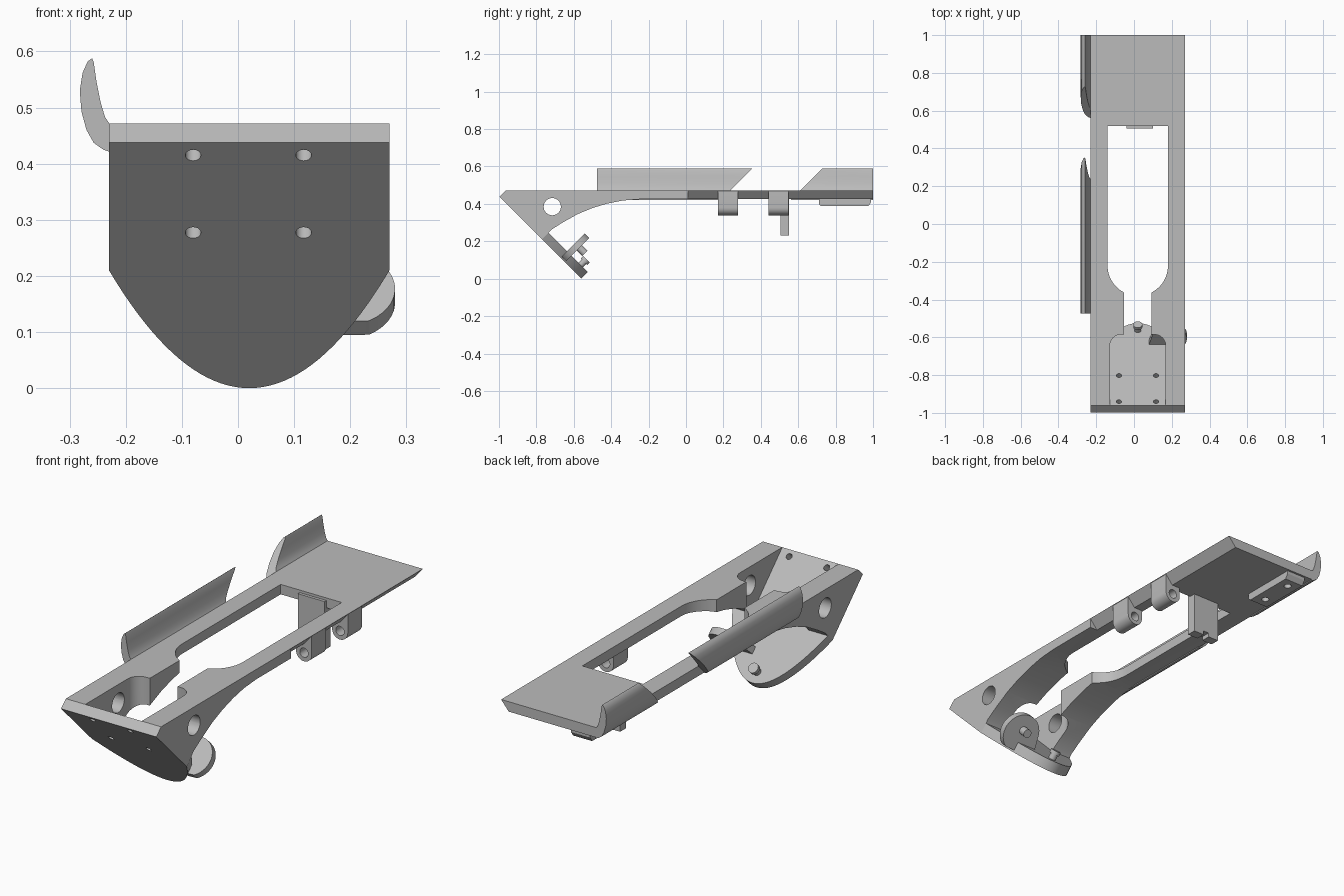
import bpy, math
from mathutils import Vector

cube = bpy.data.objects.get("Cube")
if cube:
    bpy.data.objects.remove(cube, do_unlink=True)

grey = bpy.data.materials.new("plain_grey")
grey.use_nodes = True
COLOUR = (0.5, 0.5, 0.5, 1)
grey.diffuse_color = COLOUR
grey.node_tree.nodes["Principled BSDF"].inputs["Base Color"].default_value = COLOUR

CX = 0.02          # centre line of the frame
HALF = 0.25        # half width of the frame
TOP, UNDER = 0.472, 0.425
NORMAL = Vector((0, 1, 1)).normalized()    # inward normal of the sloped front
DOWN = Vector((0, 1, -1)).normalized()     # down along the sloped front


def loft(name, first, last):
    """Solid between two matching outlines."""
    n = len(first)
    faces = [list(range(n))[::-1], list(range(n, 2 * n))]
    faces += [[i, (i + 1) % n, n + (i + 1) % n, n + i] for i in range(n)]
    mesh = bpy.data.meshes.new(name)
    mesh.from_pydata([tuple(p) for p in first + last], [], faces)
    mesh.materials.append(grey)
    obj = bpy.data.objects.new(name, mesh)
    bpy.context.collection.objects.link(obj)
    activate(obj)
    bpy.ops.object.mode_set(mode='EDIT')
    bpy.ops.mesh.select_all(action='SELECT')
    bpy.ops.mesh.normals_make_consistent(inside=False)
    bpy.ops.object.mode_set(mode='OBJECT')
    return obj


def activate(obj):
    bpy.ops.object.select_all(action='DESELECT')
    obj.select_set(True)
    bpy.context.view_layer.objects.active = obj


def prism(name, outline, along):
    pts = [Vector(p) for p in outline]
    return loft(name, pts, [p + Vector(along) for p in pts])


def rod(name, start, direction, radius, length, sides=32):
    d = Vector(direction).normalized()
    u = d.orthogonal().normalized()
    v = d.cross(u)
    ring = [Vector(start) + radius * (math.cos(a) * u + math.sin(a) * v)
            for a in (2 * math.pi * i / sides for i in range(sides))]
    return prism(name, ring, d * length)


def cut(obj, *cutters):
    activate(obj)
    for c in cutters:
        c.hide_render = True
        m = obj.modifiers.new("cut", 'BOOLEAN')
        m.operation, m.solver, m.object = 'DIFFERENCE', 'EXACT', c
        bpy.ops.object.modifier_apply(modifier=m.name)
        bpy.data.objects.remove(c, do_unlink=True)


def arc(cx, cy, r, a0, a1, steps=12):
    angles = [math.radians(a0 + (a1 - a0) * i / steps) for i in range(steps + 1)]
    return [(cx + r * math.cos(a), cy + r * math.sin(a)) for a in angles]


def on_front(x, z, depth=0):
    return Vector((x, -0.56 - z, z)) + NORMAL * depth


# Frame: side profile with arched underside
arch = [(-0.25, UNDER), (-0.34, 0.418), (-0.42, 0.402), (-0.5, 0.378), (-0.58, 0.345),
        (-0.66, 0.3), (-0.72, 0.262), (-0.735, 0.245)]
side = [(-0.77, 0.21), (-0.998, 0.438), (-0.962, TOP), (1, TOP), (1, UNDER)] + arch
frame = prism("frame", [(CX - HALF, y, z) for y, z in side], (2 * HALF, 0, 0))

# Long slot, narrow neck and rounded front pocket, mirrored about the centre line
half = [(0.148, -0.67)] + arc(0.088, -0.645, 0.06, 0, 90, 8) + [(0.073, -0.585)]
half += arc(0, -0.22, 0.16, -63, 0) + [(0.16, 0.52)]
outline = half + [(-x, y) for x, y in reversed(half)]
slot = prism("slot_cutter", [(CX + x, y, 0.2) for x, y in outline], (0, 0, 0.4))
pocket = prism("pocket_cutter", [(CX - 0.148, y, z) for y, z in
               ((-0.99, 0.5), (-0.66, 0.5), (-0.66, 0.17))], (0.296, 0, 0))
chamfer = prism("chamfer_cutter", [(x, 0.01, z) for x, z in
                ((0.272, 0.474), (0.226, 0.42), (0.3, 0.42), (0.3, 0.474))], (0, 1.1, 0))
side_hole = rod("side_hole_cutter", (-0.5, -0.715, 0.385), (1, 0, 0), 0.046, 1)
screw_holes = [rod("screw_hole_cutter", on_front(x, z, -0.03), NORMAL, 0.014, 0.12, 20)
               for x in (-0.08, 0.117) for z in (0.415, 0.277)]
cut(frame, slot, pocket, chamfer, side_hole, *screw_holes)

# Rounded lower half of the sloped front plate
curve = [(CX + HALF * k / 20, 0.21 * (k / 20) ** 2) for k in range(-20, 21)]
plate = prism("front_plate", [on_front(x, z) for x, z in curve], NORMAL * 0.05)

# Side fin standing on the front plate, with its pivot pin
fin_outline = [(0.07, 0.01)] + [(0.2, 0.01)] + arc(0.187, 0.092, 0.093, -60, 170, 24)
fin = prism("side_fin", [on_front(x, 0.112, s) for x, s in fin_outline], DOWN * 0.035)
fin_pin = rod("fin_pin", on_front(0.185, 0.1, 0.11), DOWN, 0.02, 0.06, 24)

# Pin near the tip of the plate
tip_pin = rod("tip_pin", on_front(CX, 0.038, 0.04), NORMAL, 0.018, 0.04, 24)
tip_head = rod("tip_pin_head", on_front(CX, 0.038, 0.075), NORMAL, 0.024, 0.018, 24)

# Curved guards along the right edge, with slanted ends
section = [(-0.225, 0.42), (-0.24, 0.425), (-0.257, 0.437), (-0.27, 0.46), (-0.279, 0.493),
           (-0.282, 0.53), (-0.277, 0.562), (-0.268, 0.582), (-0.26, 0.588), (-0.257, 0.58),
           (-0.252, 0.545), (-0.245, 0.51), (-0.237, 0.483), (-0.225, 0.465)]


def guard(name, start, end):
    return loft(name, [(x, start(z), z) for x, z in section],
                [(x, end(z), z) for x, z in section])


long_guard = guard("long_guard", lambda z: -0.475, lambda z: z - 0.235)
short_guard = guard("short_guard", lambda z: z + 0.14, lambda z: 1.0)

# Hinge lugs under the left rail
lugs = []
for i, y in enumerate((0.17, 0.44)):
    lug_outline = [(0.268, TOP - 0.002), (0.186, TOP - 0.002)] + arc(0.227, 0.38, 0.041, 180, 360, 16)
    lug = prism("hinge_lug_%d" % (i + 1), [(x, y, z) for x, z in lug_outline], (0, 0.108, 0))
    cut(lug, rod("lug_hole_cutter", (0.227, y - 0.1, 0.38), (0, 1, 0), 0.022, 0.4, 24))
    lugs.append(lug)

# Hanging post behind the slot, notched at its lower end
post = prism("hanging_post", [(x, 0.506, z) for x, z in
             ((-0.04, 0.46), (-0.04, 0.23), (0.015, 0.23), (0.015, 0.25), (0.045, 0.25),
              (0.045, 0.23), (0.1, 0.23), (0.1, 0.46))], (0, 0.045, 0))

# Mounting strip under the rear deck, with two holes
strip = prism("rear_strip", [(-0.19, y, z) for y, z in
              ((0.71, 0.43), (0.71, 0.4), (0.722, 0.388), (0.975, 0.388), (0.99, 0.41), (0.99, 0.43))],
              (0.1, 0, 0))
cut(strip, *[rod("strip_hole_cutter", (-0.14, y, 0.36), (0, 0, 1), 0.017, 0.06, 20)
             for y in (0.77, 0.93)])

for obj in [frame, plate, fin, fin_pin, tip_pin, tip_head, long_guard, short_guard, post, strip] + lugs:
    activate(obj)
    bpy.ops.object.shade_smooth_by_angle(angle=math.radians(30))
